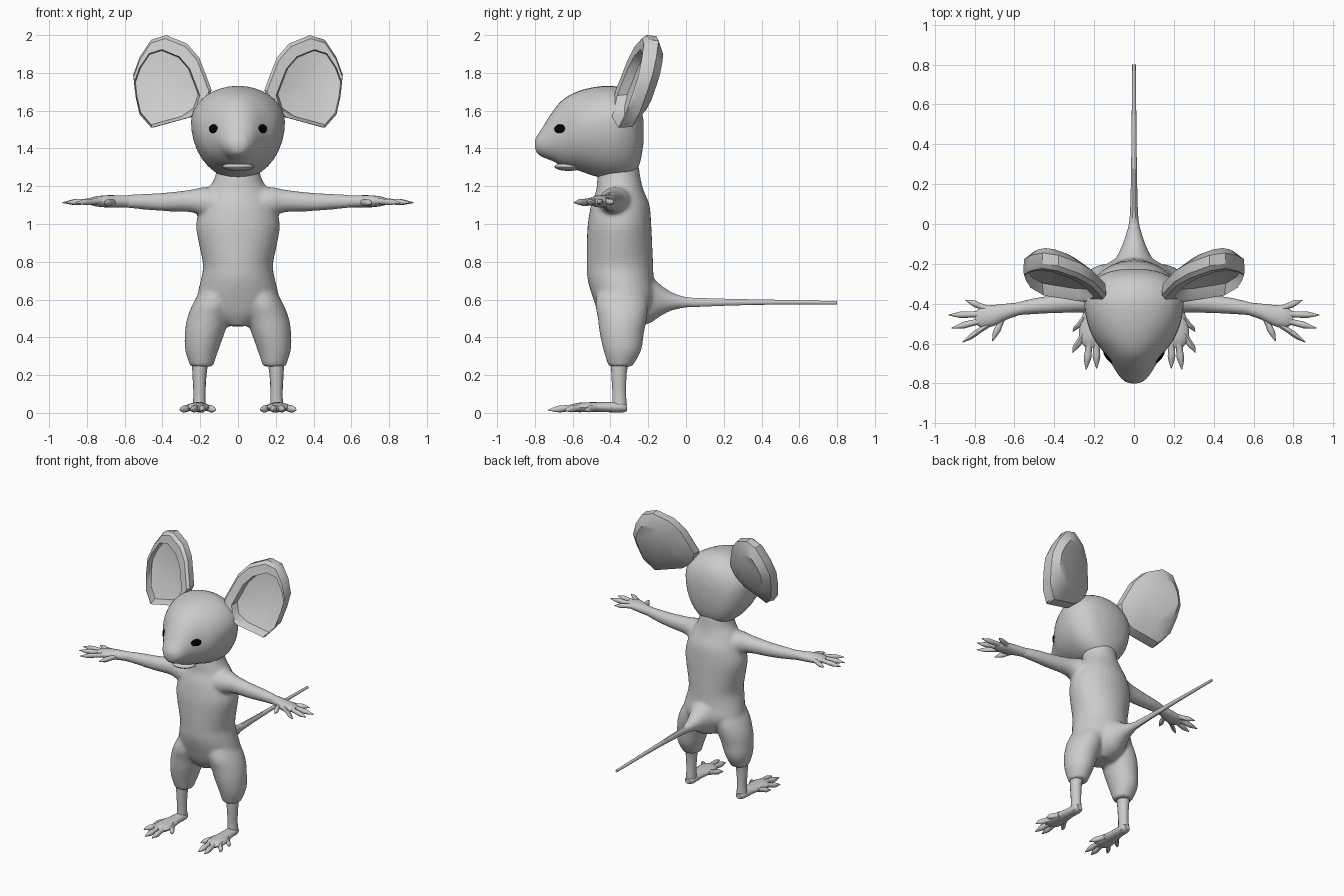
import bpy, bmesh, math
from mathutils import Vector, Matrix

if "Cube" in bpy.data.objects:
    bpy.data.objects.remove(bpy.data.objects["Cube"])


def material(name, rgb):
    m = bpy.data.materials.new(name)
    m.diffuse_color = (*rgb, 1)
    m.use_nodes = True
    m.node_tree.nodes["Principled BSDF"].inputs["Base Color"].default_value = m.diffuse_color
    return m


GREY = material("soft grey", (0.6, 0.6, 0.6))
BLACK = material("eye black", (0.0, 0.0, 0.0))


def smooth_rows(rows, steps):
    """Catmull-Rom interpolation of ring rows."""
    if steps == 1:
        return rows
    out = []
    for i in range(len(rows) - 1):
        p = [rows[max(i - 1, 0)], rows[i], rows[i + 1], rows[min(i + 2, len(rows) - 1)]]
        for k in range(steps):
            t = k / steps
            out.append([0.5 * (2 * b + (c - a) * t + (2 * a - 5 * b + 4 * c - d) * t * t
                               + (3 * b - a - 3 * c + d) * t ** 3) for a, b, c, d in zip(*p)])
    return out + [rows[-1]]


def bridge(bm, loops):
    for a, b in zip(loops, loops[1:]):
        for i in range(len(a)):
            j = (i + 1) % len(a)
            bm.faces.new((a[i], a[j], b[j], b[i]))


def loft(bm, axis, rows, n=20, steps=3, side=1):
    """Elliptic rings along an axis: (pos, c1, c2, r1, r2[, r2 lower])."""
    order = {"x": (0, 1, 2), "y": (1, 0, 2), "z": (2, 0, 1)}[axis]
    loops = []
    for row in smooth_rows(rows, steps):
        pos, c1, c2, r1, up = row[:5]
        low = row[5] if len(row) > 5 else up
        ring = []
        for k in range(n):
            a = 2 * math.pi * k / n
            s = math.sin(a)
            co = [0, 0, 0]
            co[order[0]] = pos
            co[order[1]] = c1 + max(r1, .002) * math.cos(a)
            co[order[2]] = c2 + max(up if s > 0 else low, .002) * s
            co[0] *= side
            ring.append(bm.verts.new(co))
        loops.append(ring)
    bridge(bm, loops)
    bm.faces.new(loops[0])
    bm.faces.new(loops[-1])


def finish(bm, name, mat=GREY, mirror=False, angle=40):
    bmesh.ops.recalc_face_normals(bm, faces=bm.faces)
    me = bpy.data.meshes.new(name)
    bm.to_mesh(me)
    bm.free()
    me.materials.append(mat)
    ob = bpy.data.objects.new(name, me)
    bpy.context.collection.objects.link(ob)
    bpy.ops.object.select_all(action="DESELECT")
    ob.select_set(True)
    bpy.context.view_layer.objects.active = ob
    bpy.ops.object.shade_smooth_by_angle(angle=math.radians(angle))
    if mirror:
        ob.modifiers.new("Mirror", "MIRROR").use_mirror_merge = False
    return ob


# Body: torso, thighs, arms and tail root fused together
bm = bmesh.new()
loft(bm, "z", [(1.31, 0, -.35, .11, .10), (1.24, 0, -.355, .125, .115), (1.18, 0, -.35, .16, .125),
               (1.10, 0, -.348, .195, .155), (1.0, 0, -.352, .222, .168), (.9, 0, -.352, .208, .173),
               (.78, 0, -.35, .185, .176), (.7, 0, -.345, .198, .175), (.6, 0, -.325, .215, .165),
               (.52, 0, -.33, .16, .13), (.46, 0, -.33, .07, .09)], n=32)
for s in (1, -1):
    loft(bm, "z", [(.68, .10, -.34, .08, .12), (.58, .13, -.34, .108, .14), (.5, .158, -.337, .112, .13),
                   (.42, .177, -.34, .105, .117), (.33, .192, -.337, .088, .1),
                   (.245, .192, -.347, .06, .063)], n=24, side=s)
    loft(bm, "x", [(.06, -.37, 1.10, .1, .085), (.17, -.375, 1.115, .085, .082),
                   (.25, -.387, 1.122, .058, .06), (.38, -.40, 1.117, .048, .05),
                   (.5, -.412, 1.118, .041, .042), (.61, -.43, 1.12, .032, .033)], n=20, side=s)
loft(bm, "y", [(-.27, 0, .6, .12, .15), (-.19, 0, .6, .10, .125), (-.13, 0, .595, .07, .08),
               (-.07, 0, .59, .047, .047), (0, 0, .585, .028, .029), (.04, 0, .585, .022, .025)], n=20)
body = finish(bm, "body")
mod = body.modifiers.new("Fuse", "REMESH")
mod.mode = "VOXEL"
mod.voxel_size = 0.011
mod.use_smooth_shade = True
mod = body.modifiers.new("Blend", "SMOOTH")
mod.factor = 0.5
mod.iterations = 8

# Tail
bm = bmesh.new()
loft(bm, "y", [(-.02, 0, .585, .026, .028), (.08, 0, .585, .019, .024), (.25, 0, .586, .015, .018),
               (.5, 0, .586, .012, .013), (.8, 0, .583, .009, .009)], n=10)
finish(bm, "tail")

# Head: rings from nose to nape
bm = bmesh.new()
head_rows = [(-.80, 1.425, .012, 1.438, 1.41), (-.79, 1.425, .045, 1.465, 1.378),
             (-.76, 1.43, .076, 1.51, 1.355), (-.71, 1.45, .108, 1.59, 1.335),
             (-.65, 1.47, .148, 1.66, 1.305), (-.57, 1.50, .205, 1.703, 1.283),
             (-.47, 1.53, .24, 1.727, 1.25), (-.37, 1.54, .246, 1.728, 1.235),
             (-.29, 1.53, .205, 1.69, 1.25), (-.245, 1.5, .14, 1.63, 1.32),
             (-.225, 1.5, .05, 1.55, 1.43)]
loft(bm, "y", [(y, 0, zm, w, zt - zm, zm - zb) for y, zm, w, zt, zb in head_rows], n=36, steps=4)
head = finish(bm, "head", angle=60)

# Lower jaw
bm = bmesh.new()
bmesh.ops.create_uvsphere(bm, u_segments=20, v_segments=10, radius=1,
                          matrix=Matrix.LocRotScale((0, -.62, 1.303), None, (.085, .077, .022)))
finish(bm, "lower_jaw")

# Eyes: thin dark discs laid on the head surface
_, pos, normal, _ = head.closest_point_on_mesh(Vector((.135, -.672, 1.505)))
bm = bmesh.new()
bmesh.ops.create_uvsphere(bm, u_segments=16, v_segments=8, radius=1,
                          matrix=Matrix.LocRotScale(pos, normal.to_track_quat("Z", "Y"), (.036, .024, .009)))
finish(bm, "eyes", BLACK, mirror=True)

# Ears: faceted dishes made of scaled outline loops
outline = [(.14, 1.71), (.17, 1.79), (.205, 1.88), (.27, 1.955), (.38, 2.0), (.46, 1.975), (.52, 1.885),
           (.555, 1.79), (.545, 1.7), (.52, 1.59), (.45, 1.51), (.36, 1.535), (.25, 1.565), (.17, 1.62)]
loops_spec = [(.4, .075, .02, -.02), (.8, .055, .025, -.03), (.84, .005, .025, -.035), (.96, 0, .005, -.008),
              (1, .02, 0, 0), (.98, .075, 0, 0), (.62, .125, .02, .01)]   # scale, depth, shift x, shift z
bm = bmesh.new()
loops = []
for sc, depth, dx, dz in loops_spec:
    ring = []
    for px, pz in outline:
        x = .37 + (px - .37) * sc + dx
        z = 1.74 + (pz - 1.74) * sc + dz
        ring.append(bm.verts.new((x, -.23 + .243 * (x - .38) + .3 * (z - 2.0) + depth, z)))
    loops.append(ring)
bridge(bm, loops)
bm.faces.new(loops[0])
bm.faces.new(loops[-1])
finish(bm, "ears", mirror=True, angle=35)


def digit(bm, axis, base, tip, r):
    """Finger or toe: knuckled, ending in a pointed claw."""
    k = "xyz".index(axis)
    rows = []
    for t, f in ((0, 1), (.35, .85), (.6, .95), (.78, .65), (1, .1)):
        p = Vector(base).lerp(Vector(tip), t)
        c = [p[i] for i in range(3) if i != k]
        rows.append((p[k], *c, r * f, r * f))
    loft(bm, axis, rows, n=10, steps=2)


# Hands
bm = bmesh.new()
loft(bm, "x", [(.57, -.424, 1.12, .031, .032), (.64, -.44, 1.12, .04, .032), (.70, -.458, 1.12, .052, .032),
               (.76, -.467, 1.12, .054, .025), (.795, -.47, 1.12, .03, .012)], n=16)
for base, tip in (((.73, -.428), (.845, -.383)), ((.75, -.452), (.93, -.457)),
                  ((.75, -.482), (.915, -.522)), ((.72, -.497), (.86, -.593))):
    digit(bm, "x", (*base, 1.122), (*tip, 1.113), .018)
digit(bm, "y", (.655, -.46, 1.115), (.71, -.588, 1.11), .019)
finish(bm, "hands", mirror=True)

# Lower legs
bm = bmesh.new()
loft(bm, "z", [(.28, .2, -.35, .045, .05), (.2, .204, -.355, .037, .041), (.1, .204, -.353, .032, .037),
               (.05, .205, -.352, .034, .038), (.012, .205, -.35, .03, .035)], n=14)
finish(bm, "lower_legs", mirror=True)

# Feet
bm = bmesh.new()
loft(bm, "y", [(-.312, .205, .028, .02, .018), (-.34, .205, .03, .036, .028), (-.43, .208, .031, .043, .027),
               (-.52, .214, .03, .06, .026), (-.58, .214, .028, .058, .024),
               (-.62, .214, .025, .03, .012)], n=16)
for base, tip in (((.175, -.50), (.118, -.60)), ((.19, -.57), (.187, -.725)), ((.222, -.58), (.24, -.73)),
                  ((.25, -.55), (.308, -.645)), ((.245, -.47), (.306, -.54))):
    digit(bm, "y", (*base, .03), (*tip, .015), .02)
finish(bm, "feet", mirror=True)
